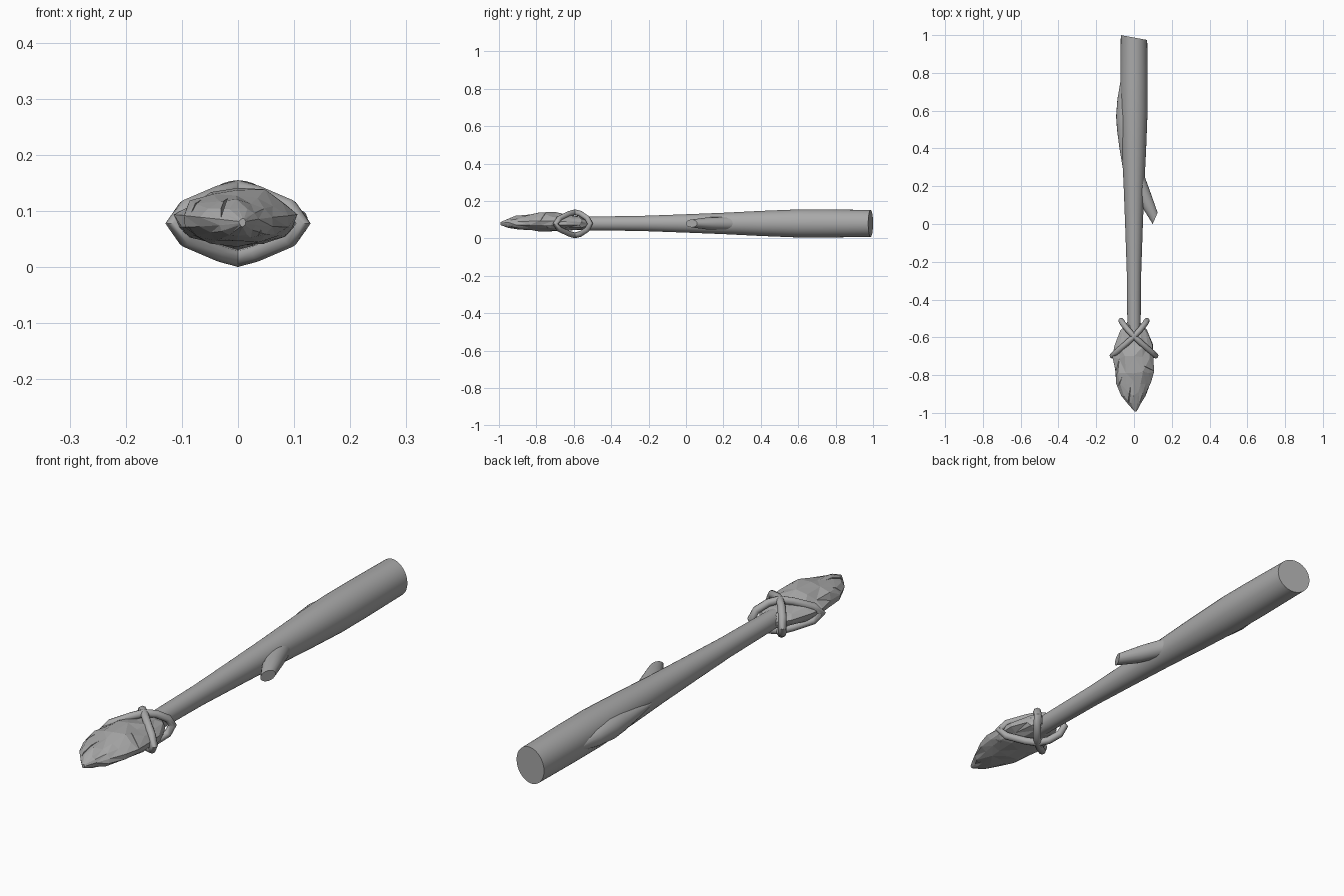
import bpy, bmesh, math, random
from mathutils import Vector

random.seed(4)
cube = bpy.data.objects.get("Cube")
if cube:
    bpy.data.objects.remove(cube, do_unlink=True)

MID = 0.08
grey = bpy.data.materials.new("plain grey")
grey.use_nodes = True
colour = (0.4, 0.4, 0.4, 1)
grey.diffuse_color = colour
grey.node_tree.nodes["Principled BSDF"].inputs["Base Color"].default_value = colour


def new_object(name, bm):
    bmesh.ops.recalc_face_normals(bm, faces=bm.faces)
    mesh = bpy.data.meshes.new(name)
    bm.to_mesh(mesh)
    bm.free()
    mesh.materials.append(grey)
    obj = bpy.data.objects.new(name, mesh)
    bpy.context.collection.objects.link(obj)
    return obj


def skin(bm, loops):
    """Join closed point loops into a capped tube."""
    rows = [[bm.verts.new(p) for p in loop] for loop in loops]
    n = len(rows[0])
    for a, b in zip(rows, rows[1:]):
        for i in range(n):
            j = (i + 1) % n
            bm.faces.new((a[i], a[j], b[j], b[i]))
    bm.faces.new(rows[0])
    bm.faces.new(rows[-1][::-1])


def ellipse(centre, u, v, n):
    turn = [2 * math.pi * i / n for i in range(n)]
    return [Vector(centre) + Vector(u) * math.cos(t) + Vector(v) * math.sin(t) for t in turn]


def smooth(obj, angle=40):
    bpy.ops.object.select_all(action='DESELECT')
    obj.select_set(True)
    bpy.context.view_layer.objects.active = obj
    bpy.ops.object.shade_smooth_by_angle(angle=math.radians(angle))


def tube(name, sections, n):
    bm = bmesh.new()
    skin(bm, [ellipse(c, u, (0, 0, rz), n) for c, u, rz in sections])
    obj = new_object(name, bm)
    smooth(obj)
    return obj


# Tapered handle with a slanted butt
shaft = [(-0.62, 0.034), (-0.5, 0.037), (-0.25, 0.04), (0, 0.049),
         (0.2, 0.057), (0.4, 0.067), (0.6, 0.075), (0.75, 0.075)]
sections = [((0, y, MID), (r * 0.96, 0, 0), r) for y, r in shaft]
sections.append(((0, 0.987, MID), (0.07, -0.013, 0), 0.072))
tube("handle", sections, 32)

# Long swelling on the handle's right side
knot = [(0.28, 0.004), (0.4, 0.024), (0.5, 0.037), (0.57, 0.042), (0.66, 0.035), (0.84, 0.004)]
tube("handle_knot", [((-0.053, y, MID), (r, 0, 0), r) for y, r in knot], 16)

# Cut-off branch stub on the handle's left side
tube("branch_stub", [((0.03, 0.22, MID), (0.02, 0.05, 0), 0.034),
                     ((0.07, 0.12, MID), (0.018, 0.045, 0), 0.033),
                     ((0.112, 0.03, MID), (0.013, 0.03, 0), 0.021)], 16)

# Chipped stone blade: y, left edge, right edge, top, bottom
blade = [(-0.52, -0.035, 0.035, 0.105, 0.055), (-0.57, -0.075, 0.075, 0.12, 0.045),
         (-0.64, -0.1, 0.1, 0.132, 0.038), (-0.71, -0.11, 0.112, 0.14, 0.036),
         (-0.78, -0.108, 0.105, 0.143, 0.038), (-0.84, -0.092, 0.088, 0.132, 0.042),
         (-0.9, -0.066, 0.06, 0.12, 0.047), (-0.95, -0.035, 0.036, 0.106, 0.055),
         (-0.992, 0.002, 0.014, 0.087, 0.072)]
loops = []
for y, x0, x1, top, low in blade:
    loop = []
    mid, half = (x0 + x1) / 2, (x1 - x0) / 2
    for i in range(14):
        t = 2 * math.pi * (i + 0.5) / 14
        rise = (top - MID) if math.sin(t) > 0 else (MID - low)
        jitter = random.uniform(0.88, 1.04)
        shift = random.uniform(-0.012, 0.012) if -0.93 < y < -0.55 else 0
        loop.append(Vector((mid + half * math.cos(t) * jitter * 1.03, y + shift,
                            MID + rise * math.sin(t) * jitter)))
    loops.append(loop)
bm = bmesh.new()
skin(bm, loops)
bmesh.ops.triangulate(bm, faces=bm.faces)
head = new_object("stone_blade", bm)

# Wedge cutters for flaked notches: inner x, y, then outer x, y, and side
notches = [(-0.055, -0.79, -0.1, -0.9, 1), (-0.015, -0.83, -0.035, -0.99, 1),
           (0.05, -0.75, 0.13, -0.79, 1), (0.05, -0.8, 0.12, -0.85, 1),
           (0.03, -0.86, 0.08, -0.93, 1), (-0.06, -0.72, -0.13, -0.77, 1),
           (-0.05, -0.7, -0.12, -0.78, -1), (-0.04, -0.78, -0.1, -0.87, -1),
           (0.04, -0.7, 0.12, -0.77, -1), (0.04, -0.78, 0.1, -0.86, -1),
           (0.02, -0.86, 0.05, -0.96, -1)]
for x0, y0, x1, y1, side in notches:
    along = Vector((x1 - x0, y1 - y0, 0)).normalized()
    across = Vector((-along.y, along.x, 0))
    lift = Vector((0, 0, 0.045))
    bm = bmesh.new()
    skin(bm, [ellipse((x0, y0, MID + side * 0.066), across * 0.003, lift * 0.3, 4),
              ellipse((x1, y1, MID + side * 0.04), across * 0.014, lift, 4)])
    cutter = new_object("notch_cutter", bm)
    cutter.hide_render = True
    cut = head.modifiers.new("notch", 'BOOLEAN')
    cut.operation = 'DIFFERENCE'
    cut.solver = 'EXACT'
    cut.object = cutter
    bpy.context.view_layer.update()
    bpy.context.view_layer.objects.active = head
    bpy.ops.object.modifier_apply(modifier=cut.name)
    bpy.data.objects.remove(cutter, do_unlink=True)

# Two crossed cord loops binding the blade to the handle
upper = [(-0.114, -0.697, 0), (-0.092, -0.678, 0.028), (-0.035, -0.628, 0.052),
         (0, -0.595, 0.062), (0.03, -0.563, 0.054), (0.058, -0.528, 0.03), (0.068, -0.512, 0)]
path = upper + [(x, y, -z) for x, y, z in upper[-2:0:-1]]
for name, side in (("right_cord", 1), ("left_cord", -1)):
    curve = bpy.data.curves.new(name, 'CURVE')
    curve.dimensions = '3D'
    curve.bevel_depth = 0.0155
    curve.bevel_resolution = 2
    spline = curve.splines.new('POLY')
    spline.points.add(len(path) - 1)
    spline.use_cyclic_u = True
    for point, (x, y, z) in zip(spline.points, path):
        point.co = (x * side, y, z + MID - 0.002, 1)
    curve.materials.append(grey)
    cord = bpy.data.objects.new(name, curve)
    bpy.context.collection.objects.link(cord)
    bpy.ops.object.select_all(action='DESELECT')
    cord.select_set(True)
    bpy.context.view_layer.objects.active = cord
    bpy.ops.object.convert(target='MESH')
    smooth(bpy.context.view_layer.objects.active, 50)
